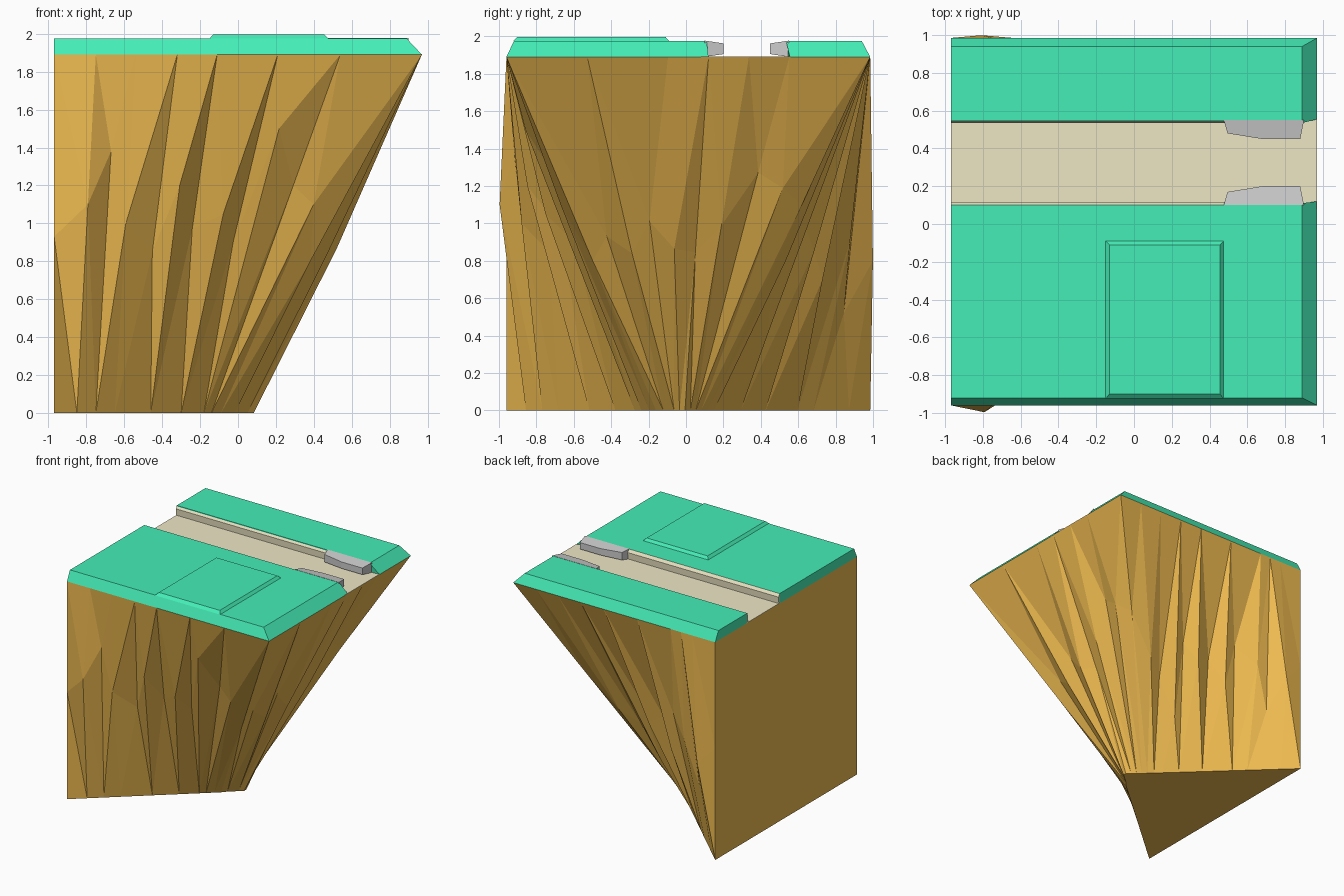
import bpy, bmesh, random
from mathutils import Vector

if "Cube" in bpy.data.objects:
    bpy.data.objects.remove(bpy.data.objects["Cube"])

random.seed(4)
BASE, TOP = 1.89, 1.975


def material(name, rgb):
    m = bpy.data.materials.new(name)
    m.diffuse_color = (*rgb, 1)
    m.use_nodes = True
    m.node_tree.nodes["Principled BSDF"].inputs["Base Color"].default_value = m.diffuse_color
    return m


GRASS = material("grass", (0.06, 0.85, 0.47))
EARTH = material("earth", (0.85, 0.49, 0.08))
SAND = material("sand", (0.85, 0.80, 0.56))
ROCK = material("rock", (0.6, 0.6, 0.6))


def loft(name, rings, mat):
    """Closed solid skinned through rings of equal length."""
    bm = bmesh.new()
    loops = [[bm.verts.new(p) for p in ring] for ring in rings]
    n = len(loops[0])
    for a, b in zip(loops, loops[1:]):
        for i in range(n):
            j = (i + 1) % n
            bm.faces.new((a[i], a[j], b[j], b[i]))
    bm.faces.new(loops[0])
    bm.faces.new(loops[-1])
    bmesh.ops.recalc_face_normals(bm, faces=bm.faces)
    me = bpy.data.meshes.new(name)
    bm.to_mesh(me)
    bm.free()
    me.materials.append(mat)
    ob = bpy.data.objects.new(name, me)
    bpy.context.collection.objects.link(ob)
    return ob


def flat(points, z):
    return [(x, y, z) for x, y in points]


# Cliff: craggy columns from a triangular foot to a rectangular top
def column(top, foot, z, out):
    top, foot = Vector((*top, BASE)), Vector((*foot, 0))
    return foot, foot.lerp(top, z / BASE) + Vector(out), top


# top x, foot x, height of the crag, outward push
crags = [(-.97, -.97, .93, .0), (-.75, -.85, 1.1, .08), (-.64, -.75, 1.38, .01),
         (-.54, -.65, 1.0, .05), (-.32, -.56, .85, -.03), (-.22, -.46, 1.2, .05),
         (-.11, -.38, .97, -.04), (.10, -.30, 1.05, .05), (.21, -.24, .9, -.03),
         (.32, -.18, 1.5, .04), (.54, -.14, 1.2, -.03), (.75, -.09, 1.1, .03),
         (.97, -.05, .8, .0)]

columns = []
for tx, fx, z, push in crags:
    foot_y = -.96 + (fx + .97) * .93 / 1.07
    columns.append(column((tx, -.96), (fx, foot_y), z, (0, -push, 0)))
for i in range(1, 9):
    t = i / 9
    foot_x = .10 - .15 * abs(2 * t - 1)
    push = .025 * (-1) ** i
    columns.append(column((.97, -.96 + 1.945 * t), (foot_x, -.15 + .26 * t),
                          random.uniform(.8, 1.3), (push, 0, -push / 2)))
for tx, fx, z, push in reversed(crags):
    foot_y = .985 - (fx + .97) * 1.015 / 1.07
    columns.append(column((tx, .985), (fx, foot_y), 1.9 - z, (0, push, 0)))

cliff = loft("cliff", list(zip(*columns)), EARTH)
bm = bmesh.new()
bm.from_mesh(cliff.data)
bmesh.ops.triangulate(bm, faces=[f for f in bm.faces if len(f.verts) == 4
                                 and any(v.co.x > -.96 for v in f.verts)])
bm.to_mesh(cliff.data)
bm.free()

# Sandy path between the two lawns
loft("path", [flat([(-.97, .08), (.97, .08), (.97, .56), (-.97, .56)], z)
              for z in (BASE, BASE + .003)], SAND)

# Lawns with sloping outer edges
loft("front_lawn", [
    flat([(-.97, -.96), (.97, -.96), (.97, .12), (.89, .10), (-.97, .10)], BASE),
    flat([(-.97, -.92), (.89, -.92), (.89, .11), (.88, .10), (-.97, .10)], TOP)], GRASS)
loft("back_lawn", [
    flat([(-.97, .985), (.97, .985), (.97, .555), (.89, .545), (-.97, .545)], BASE),
    flat([(-.97, .94), (.89, .94), (.89, .535), (.88, .545), (-.97, .545)], TOP)], GRASS)

# Raised lawn panel
loft("raised_panel", [
    flat([(-.15, -.925), (.475, -.925), (.475, -.09), (-.15, -.09)], TOP),
    flat([(-.13, -.90), (.455, -.90), (.455, -.11), (-.13, -.11)], 1.997)], GRASS)

# Sandy banks and rock lips, mirrored across the path centre
bank = [(.10, BASE), (.112, BASE), (.116, 1.95), (.10, TOP)]
lip = [(.475, .10), (.495, .17), (.68, .20), (.88, .20), (.90, .10)]
for side, flip in (("front", lambda y: y), ("back", lambda y: .65 - y)):
    loft(side + "_bank", [[(x, flip(y), z) for y, z in bank] for x in (-.97, .89)], SAND)
    loft(side + "_rock_lip",
         [[(x, flip(y), BASE + .15 * (y - .1)) for x, y in lip],
          [(x, flip(y), TOP + .002 - .15 * (y - .1)) for x, y in lip]], ROCK)
